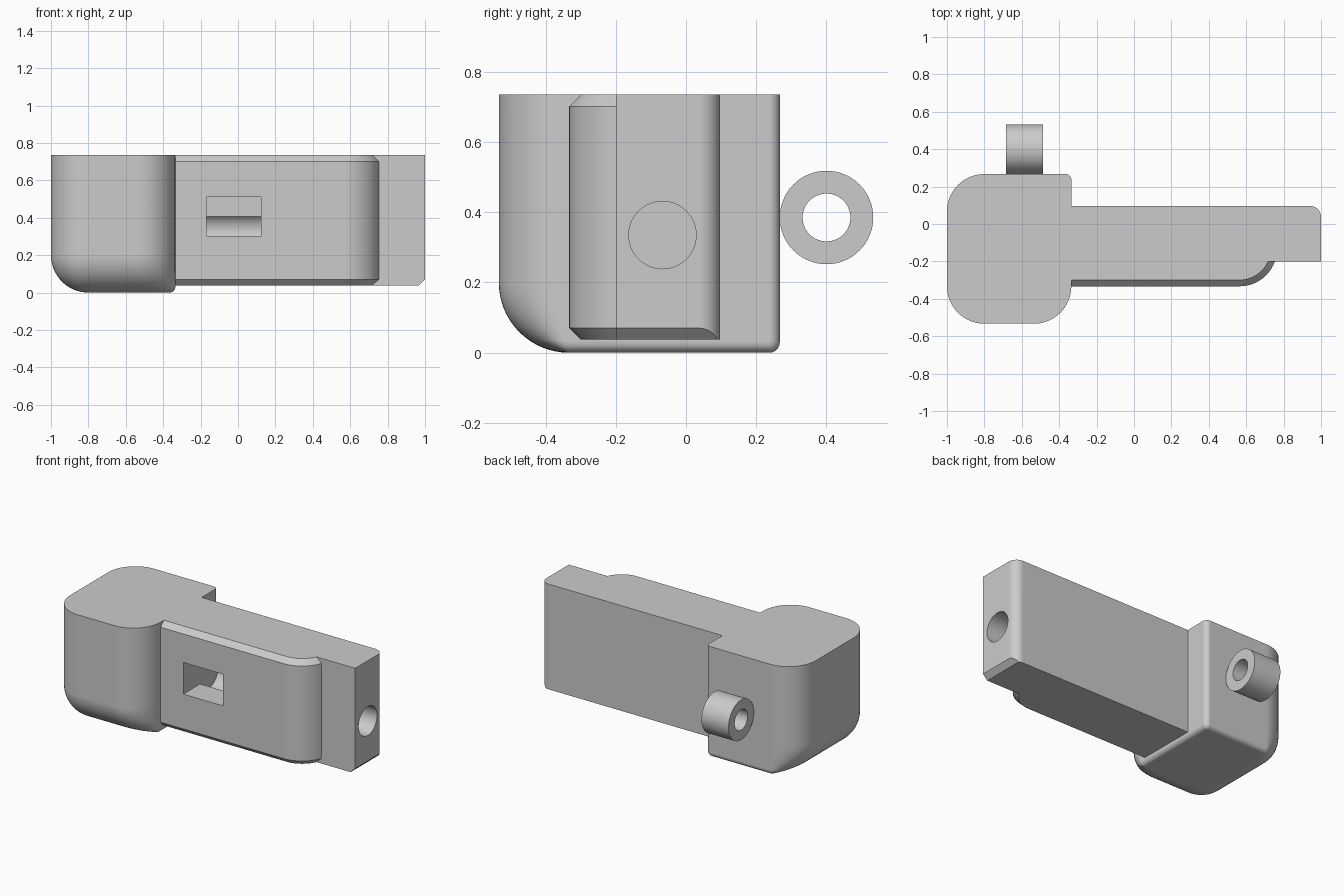
import bpy, bmesh, math
from mathutils import Matrix, Vector

if "Cube" in bpy.data.objects:
    bpy.data.objects.remove(bpy.data.objects["Cube"])

TOP = 0.735
grey = bpy.data.materials.new("plain grey")
grey.diffuse_color = (0.6, 0.6, 0.6, 1)
grey.use_nodes = True
grey.node_tree.nodes["Principled BSDF"].inputs["Base Color"].default_value = grey.diffuse_color


def finish(name, bm):
    bmesh.ops.remove_doubles(bm, verts=bm.verts, dist=1e-5)
    bmesh.ops.recalc_face_normals(bm, faces=bm.faces)
    mesh = bpy.data.meshes.new(name)
    bm.to_mesh(mesh)
    bm.free()
    mesh.materials.append(grey)
    ob = bpy.data.objects.new(name, mesh)
    bpy.context.collection.objects.link(ob)
    return ob


def loft(name, rings):
    """Skin equal-length rings of points and cap both ends."""
    bm = bmesh.new()
    loops = [[bm.verts.new(p) for p in ring] for ring in rings]
    n = len(loops[0])
    for a, b in zip(loops, loops[1:]):
        for i in range(n):
            j = (i + 1) % n
            bm.faces.new((a[i], a[j], b[j], b[i]))
    bm.faces.new(loops[0][::-1])
    bm.faces.new(loops[-1])
    return finish(name, bm)


def arc(cx, cy, rx, ry, start, steps=14):
    """Quarter ellipse, counter-clockwise from the start angle in degrees."""
    angles = [math.radians(start + 90 * i / steps) for i in range(steps + 1)]
    return [(cx + rx * math.cos(t), cy + ry * math.sin(t)) for t in angles]


def circle_x(x, y, z, r, n=64):
    return [(x, y + r * math.cos(math.tau * i / n), z + r * math.sin(math.tau * i / n))
            for i in range(n)]


def box(name, lo, hi):
    bm = bmesh.new()
    size = Vector(hi) - Vector(lo)
    mid = (Vector(hi) + Vector(lo)) / 2
    bmesh.ops.create_cube(bm, size=1, matrix=Matrix.Translation(mid) @ Matrix.Diagonal((*size, 1)))
    return finish(name, bm)


def combine(ob, other, operation):
    mod = ob.modifiers.new(operation.lower(), 'BOOLEAN')
    mod.object, mod.operation, mod.solver = other, operation, 'EXACT'
    bpy.context.view_layer.objects.active = ob
    bpy.ops.object.modifier_apply(modifier=mod.name)
    bpy.data.objects.remove(other)


def smooth(ob):
    bpy.ops.object.select_all(action='DESELECT')
    ob.select_set(True)
    bpy.context.view_layer.objects.active = ob
    bpy.ops.object.shade_smooth_by_angle(angle=math.radians(30))
    ob.modifiers.new("even shading", 'WEIGHTED_NORMAL').keep_sharp = True


# Main block: wide fillets at left and front, narrow ones at back and right
BIG, SMALL = 0.2, 0.03


def inset(r, z):
    return r - math.sqrt(max(0, r * r - max(0, r - z) ** 2))


heights = [SMALL * (1 - math.cos(math.pi / 2 * i / 6)) for i in range(7)]
heights += [z for z in (BIG * (1 - math.cos(math.pi / 2 * i / 16)) for i in range(17)) if z > SMALL + 0.003]
heights.append(TOP)
rings = []
for z in heights:
    b, s = BIG - inset(BIG, z), SMALL - inset(SMALL, z)
    wide = BIG - SMALL + s
    outline = (arc(-0.8, -0.333, b, b, 180) + arc(-0.535, -0.333, wide, b, 270)
               + arc(-0.365, 0.237, s, s, 0) + arc(-0.8, 0.067, b, wide, 90))
    rings.append([(x, y, z) for x, y in outline])
smooth(loft("main_block", rings))

# Arm with rounded back corner and sloped lower end
outline = [(-0.335, -0.2), (1, -0.2)] + arc(0.94, 0.037, 0.06, 0.06, 0) + [(-0.335, 0.097)]
arm = loft("arm", [[(x, y, z) for x, y in outline] for z in (0.037, TOP)])
bm = bmesh.new()
bm.from_mesh(arm.data)
cut = bmesh.ops.bisect_plane(bm, geom=bm.verts[:] + bm.edges[:] + bm.faces[:],
                             plane_co=(1, 0, 0.07), plane_no=(1, 0, -1), clear_outer=True)
bmesh.ops.holes_fill(bm, edges=[e for e in bm.edges if e.is_boundary])
bmesh.ops.recalc_face_normals(bm, faces=bm.faces)
bm.to_mesh(arm.data)
bm.free()

# Raised front plate with chamfered top and bottom
rings = []
for z, d in ((0.037, 0.034), (0.071, 0), (TOP - 0.034, 0), (TOP, 0.034)):
    outline = ([(-0.335, -0.133), (-0.335, -0.333 + d)]
               + arc(0.565, -0.133, 0.2 - d, 0.2 - d, 270))
    rings.append([(x, y, z) for x, y in outline])
combine(arm, loft("front_plate", rings), 'UNION')

# Round bore from the arm end and the rectangular window that meets it
bore = loft("bore", [circle_x(x, -0.067, 0.335, 0.096) for x in (-0.168, 1.1)])
combine(arm, bore, 'DIFFERENCE')
combine(arm, box("window", (-0.168, -0.5, 0.302), (0.122, -0.002, 0.512)), 'DIFFERENCE')
smooth(arm)

# Ring lug on the back
lug = loft("ring_lug", [circle_x(x, 0.4, 0.385, 0.133) for x in (-0.685, -0.487)])
combine(lug, loft("lug_hole", [circle_x(x, 0.4, 0.385, 0.068) for x in (-0.8, -0.4)]), 'DIFFERENCE')
smooth(lug)
